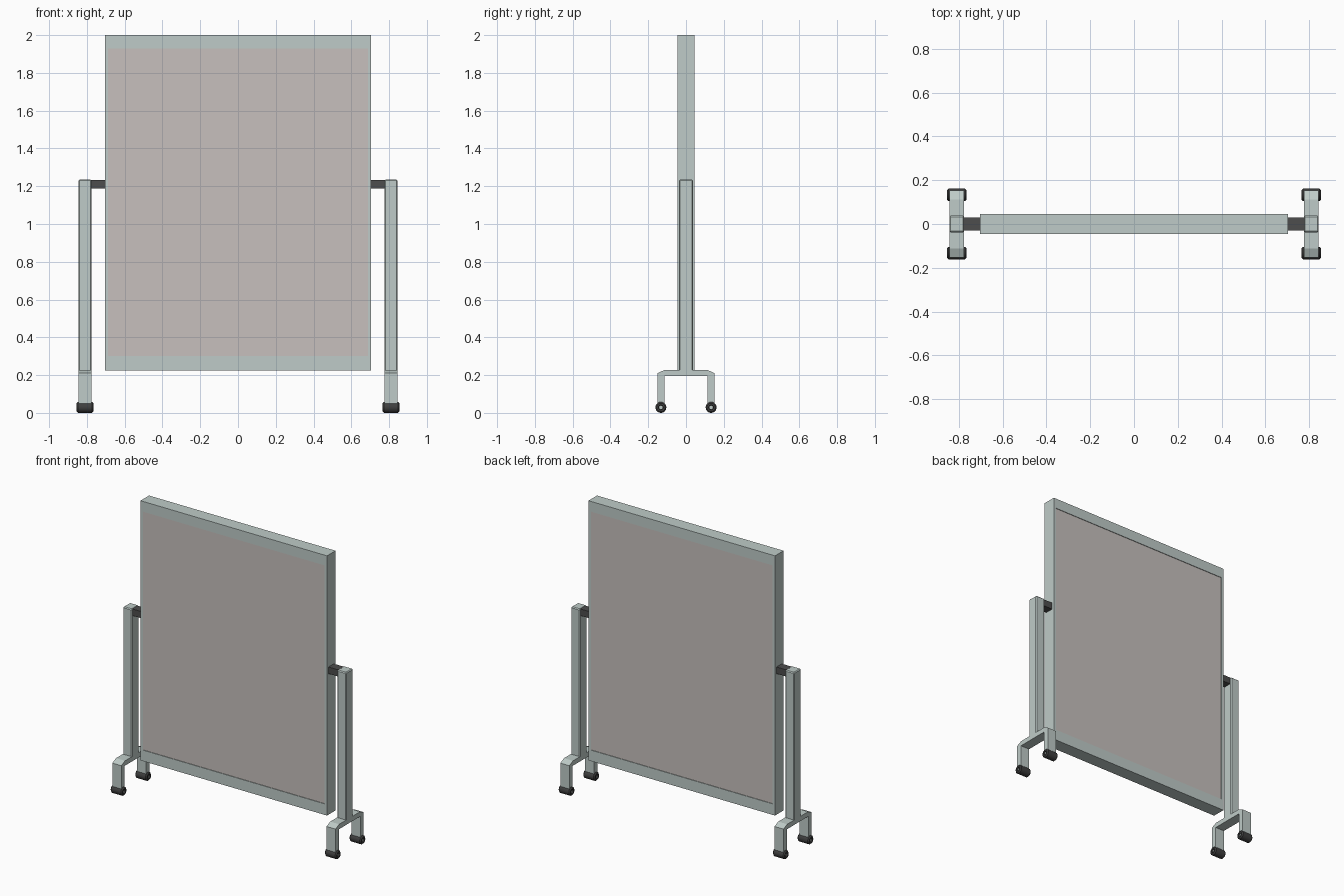
import bpy, bmesh, math

if "Cube" in bpy.data.objects:
    bpy.data.objects.remove(bpy.data.objects["Cube"])


def material(name, rgb):
    m = bpy.data.materials.new(name)
    m.diffuse_color = (*rgb, 1)
    m.use_nodes = True
    m.node_tree.nodes["Principled BSDF"].inputs["Base Color"].default_value = m.diffuse_color
    return m


METAL = material("pale_metal", (0.52, 0.60, 0.58))
PANEL = material("warm_grey_panel", (0.57, 0.53, 0.51))
DARK = material("dark_plastic", (0.075, 0.075, 0.075))
RUBBER = material("dark_rubber", (0.05, 0.05, 0.05))


def finish(bm, name, mat, bevel=0.0, mirror=False):
    bmesh.ops.recalc_face_normals(bm, faces=bm.faces)
    me = bpy.data.meshes.new(name)
    bm.to_mesh(me)
    bm.free()
    ob = bpy.data.objects.new(name, me)
    bpy.context.collection.objects.link(ob)
    me.materials.append(mat)
    if bevel:
        b = ob.modifiers.new("bevel", 'BEVEL')
        b.width, b.segments = bevel, 1
    if mirror:
        ob.modifiers.new("mirror", 'MIRROR').use_axis[0] = True
    return ob


def box(name, lo, hi, mat, **kw):
    bm = bmesh.new()
    bmesh.ops.create_cube(bm, size=1)
    for v in bm.verts:
        v.co = [(a + b) / 2 + c * (b - a) for a, b, c in zip(lo, hi, v.co)]
    return finish(bm, name, mat, **kw)


def rect(bm, x, z0, z1, y):
    return [bm.verts.new((a, y, b)) for a, b in ((-x, z0), (x, z0), (x, z1), (-x, z1))]


# board frame: four-sided ring with open middle
bm = bmesh.new()
rings = [rect(bm, 0.705, 0.225, 2.0, -0.046), rect(bm, 0.705, 0.225, 2.0, 0.046),
         rect(bm, 0.688, 0.30, 1.93, 0.046), rect(bm, 0.688, 0.30, 1.93, -0.046)]
for k in range(4):
    a, b = rings[k], rings[(k + 1) % 4]
    for i in range(4):
        j = (i + 1) % 4
        bm.faces.new((a[i], a[j], b[j], b[i]))
finish(bm, "board_frame", METAL)

# writing panel, slightly recessed on both sides
box("writing_panel", (-0.689, -0.042, 0.299), (0.689, 0.042, 1.931), PANEL)

# side posts and dark pivots
box("side_posts", (0.776, -0.038, 0.215), (0.844, 0.038, 1.235), METAL, bevel=0.006, mirror=True)
box("pivots", (0.70, -0.029, 1.188), (0.78, 0.029, 1.234), DARK, mirror=True)

# forked feet: bridge profile in y-z, extruded along x
half = [(0.115, 0.04), (0.152, 0.04), (0.152, 0.210), (0.112, 0.228)]
profile = [(0.115, 0.195)] + half + [(-y, z) for y, z in reversed(half)] + [(-0.115, 0.195)]
bm = bmesh.new()
face = bm.faces.new([bm.verts.new((0.776, y, z)) for y, z in profile])
ext = bmesh.ops.extrude_face_region(bm, geom=[face])
bmesh.ops.translate(bm, vec=(0.068, 0, 0),
                    verts=[g for g in ext["geom"] if isinstance(g, bmesh.types.BMVert)])
finish(bm, "forked_feet", METAL, mirror=True)

# casters: lathed rollers with a recessed hub
R, W, N = 0.029, 0.044, 24
section = [(-W + 0.012, 0), (-W + 0.012, 0.011), (-W, 0.013), (-W, R - 0.007), (-W + 0.007, R)]
section += [(-x, r) for x, r in reversed(section)]
for side, y in (("front", -0.133), ("back", 0.133)):
    bm = bmesh.new()
    verts = [bm.verts.new((0.81 + x, y, R + r)) for x, r in section]
    edges = [bm.edges.new(p) for p in zip(verts, verts[1:])]
    bmesh.ops.spin(bm, geom=verts + edges, cent=(0.81, y, R), axis=(1, 0, 0),
                   angle=2 * math.pi, steps=N, use_merge=True)
    bmesh.ops.remove_doubles(bm, verts=bm.verts, dist=1e-5)
    ob = finish(bm, side + "_casters", RUBBER, mirror=True)
    bpy.ops.object.select_all(action='DESELECT')
    ob.select_set(True)
    bpy.context.view_layer.objects.active = ob
    bpy.ops.object.shade_smooth_by_angle(angle=math.radians(30))
    # pale axle pin through the hub
    bm = bmesh.new()
    bmesh.ops.create_cone(bm, cap_ends=True, segments=16, radius1=0.010, radius2=0.010, depth=0.07)
    for v in bm.verts:
        v.co = (0.81 + v.co.z, y + v.co.x, R + v.co.y)
    finish(bm, side + "_axles", METAL, mirror=True)
